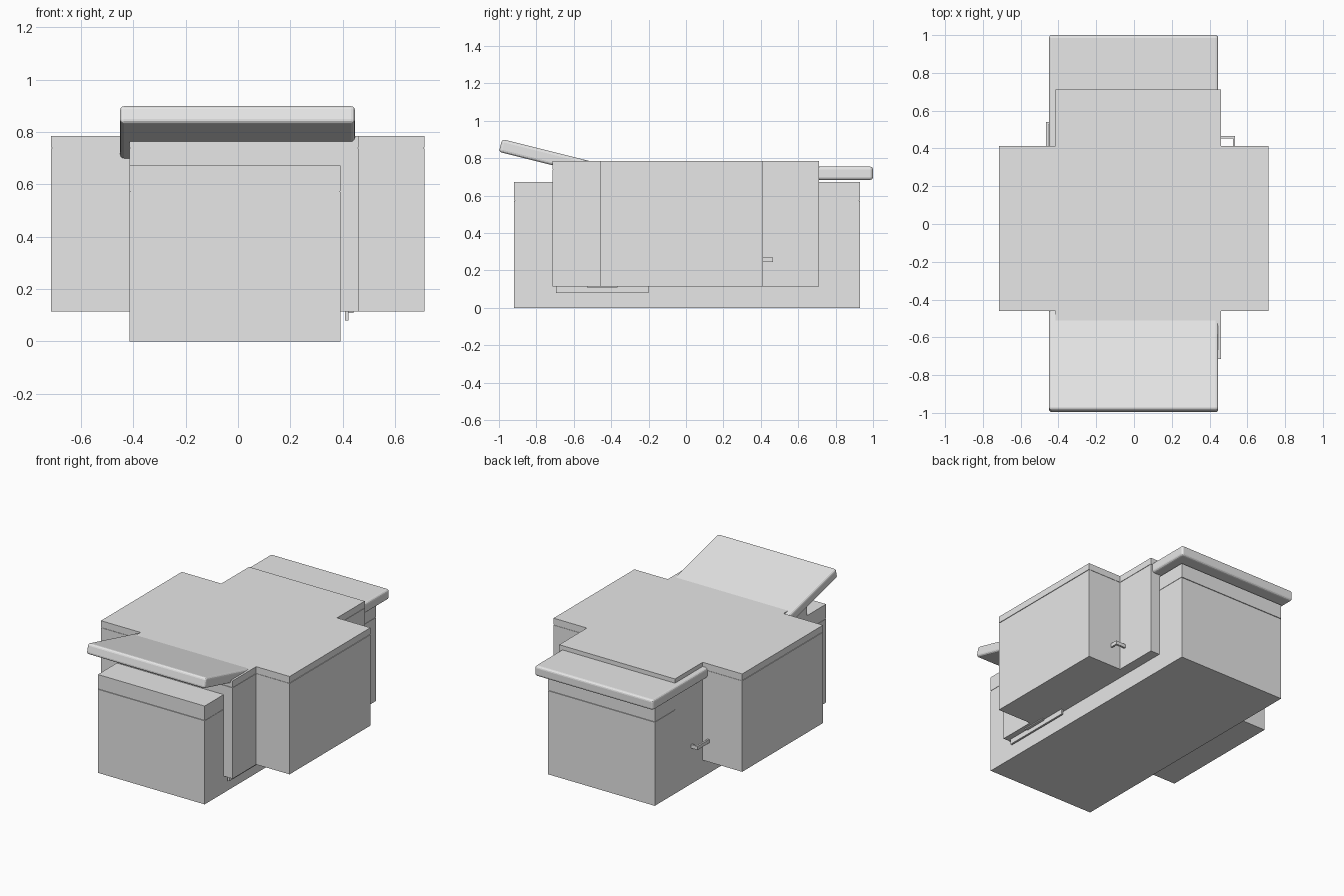
import bpy
import bmesh
import math

cube = bpy.data.objects.get("Cube")
if cube:
    bpy.data.objects.remove(cube, do_unlink=True)

grey = bpy.data.materials.new("plain_grey")
grey.use_nodes = True
grey.diffuse_color = (0.8, 0.8, 0.8, 1)
grey.node_tree.nodes["Principled BSDF"].inputs["Base Color"].default_value = (0.8, 0.8, 0.8, 1)


def prism(name, outline, z0, z1):
    """Extrude a plan outline from z0 up to z1."""
    bm = bmesh.new()
    base = bm.faces.new([bm.verts.new((x, y, z0)) for x, y in outline])
    top = bmesh.ops.extrude_face_region(bm, geom=[base])
    verts = [g for g in top["geom"] if isinstance(g, bmesh.types.BMVert)]
    bmesh.ops.translate(bm, verts=verts, vec=(0, 0, z1 - z0))
    bmesh.ops.recalc_face_normals(bm, faces=bm.faces)
    mesh = bpy.data.meshes.new(name)
    bm.to_mesh(mesh)
    bm.free()
    mesh.materials.append(grey)
    obj = bpy.data.objects.new(name, mesh)
    bpy.context.collection.objects.link(obj)
    return obj


def rect(x0, x1, y0, y1):
    return [(x0, y0), (x1, y0), (x1, y1), (x0, y1)]


def lidded(name, outline, z0, seam, z1):
    """A body and a lid separated by a fine recessed seam."""
    gap = 0.002
    prism(name + "_body", outline, z0, seam - gap)
    prism(name + "_seam", [(x * 0.994, y * 0.994) for x, y in outline], seam - gap, seam + gap)
    prism(name + "_lid", outline, seam + gap, z1)


def round_edges(obj, width):
    bevel = obj.modifiers.new("rounded_edges", "BEVEL")
    bevel.width = width
    bevel.segments = 3


# Long base chest running front to back
lidded("base_chest", rect(-0.415, 0.392, -0.92, 0.93), 0, 0.573, 0.672)

# Cross-shaped upper housing
LEFT, RIGHT, FRONT, BACK = -0.415, 0.46, -0.46, 0.413
cross = [
    (LEFT, -0.715), (RIGHT, -0.715), (RIGHT, FRONT), (0.712, FRONT),
    (0.712, BACK), (RIGHT, BACK), (RIGHT, 0.712), (LEFT, 0.712),
    (LEFT, BACK), (-0.714, BACK), (-0.714, FRONT), (LEFT, FRONT),
]
lidded("upper_housing", cross, 0.115, 0.738, 0.784)

# Raised front flap, sloping up and outward
front_flap = prism("front_flap", rect(-0.45, 0.446, 0, 0.61), 0, 0.07)
front_flap.location = (0, -1.0, 0.834)
front_flap.rotation_euler.x = math.radians(-14)
round_edges(front_flap, 0.015)

# Level back flap
back_flap = prism("back_flap", rect(-0.45, 0.446, 0.38, 1.0), 0.685, 0.755)
round_edges(back_flap, 0.015)

# Bent handles in the two back corners
prism("left_handle", [
    (RIGHT, 0.453), (0.523, 0.453), (0.523, BACK), (0.535, BACK),
    (0.535, 0.466), (RIGHT, 0.466)], 0.246, 0.27)
prism("right_handle", [
    (LEFT, 0.527), (-0.453, 0.527), (-0.453, BACK), (-0.465, BACK),
    (-0.465, 0.54), (LEFT, 0.54)], 0.246, 0.27)

# Slide rail and its bracket under the front overhang
prism("slide_rail", rect(0.408, 0.421, -0.695, -0.2), 0.08, 0.116)
prism("rail_bracket", rect(0.42, 0.44, -0.53, -0.365), 0.108, 0.116)
